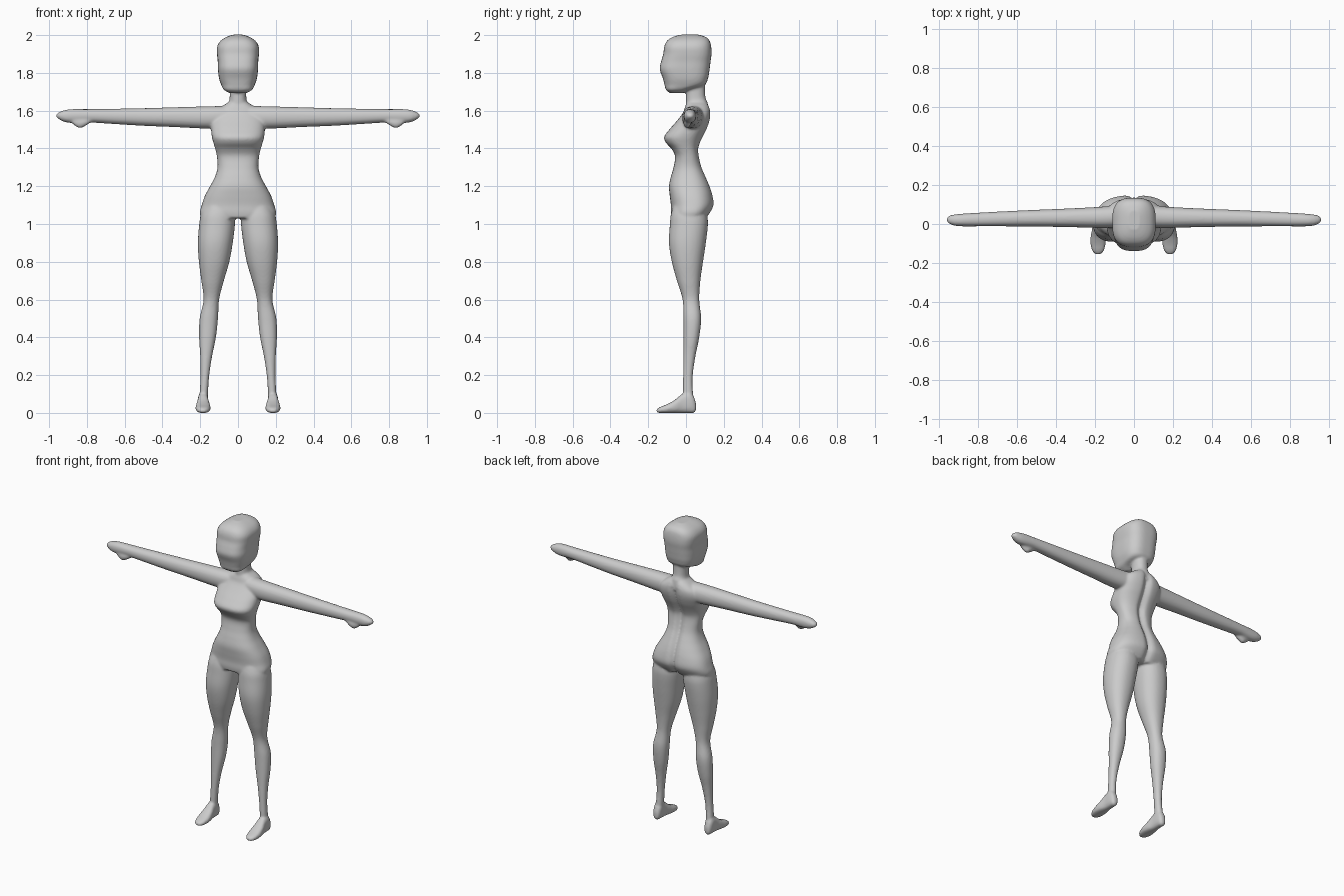
import bpy, bmesh, math

bm = bmesh.new()
SEG = 80


def smooth_rows(rows, steps=6):
    """Cubic interpolation between the key cross-sections."""
    def slope(i):
        a, b = rows[max(i - 1, 0)], rows[min(i + 1, len(rows) - 1)]
        return [(q - p) / (b[0] - a[0]) for p, q in zip(a, b)]
    out = []
    for i in range(len(rows) - 1):
        p, q, mp, mq = rows[i], rows[i + 1], slope(i), slope(i + 1)
        h = q[0] - p[0]
        for s in range(steps):
            u = s / steps
            c = (2*u**3 - 3*u**2 + 1, (u**3 - 2*u**2 + u) * h,
                 3*u**2 - 2*u**3, (u**3 - u**2) * h)
            out.append([c[0]*p[k] + c[1]*mp[k] + c[2]*q[k] + c[3]*mq[k]
                        for k in range(5)])
            out[-1][0] = p[0] + u * h
    return out + [list(rows[-1])]


def loft(rows, axis, power=2.3, side=1, groove=None):
    """Skin of superellipse rings; each row = position, a0, a1, b0, b1."""
    rings = []
    for t, a0, a1, b0, b1 in smooth_rows(rows):
        ring = []
        for i in range(SEG):
            ang = 2 * math.pi * i / SEG
            c, s = math.cos(ang), math.sin(ang)
            a = (a0 + a1) / 2 + (a1 - a0) / 2 * math.copysign(abs(c) ** (2 / power), c)
            b = (b0 + b1) / 2 + (b1 - b0) / 2 * math.copysign(abs(s) ** (2 / power), s)
            if groove and s > 0:
                b -= groove(t) * math.exp(-(a / 0.02) ** 2)
            co = {'x': (t, a, b), 'y': (a, t, b), 'z': (a, b, t)}[axis]
            ring.append(bm.verts.new((co[0] * side, co[1], co[2])))
        rings.append(ring)
    faces = [bm.faces.new(rings[0]), bm.faces.new(rings[-1])]
    for r, q in zip(rings, rings[1:]):
        for i in range(SEG):
            j = (i + 1) % SEG
            faces.append(bm.faces.new((r[i], r[j], q[j], q[i])))
    bmesh.ops.recalc_face_normals(bm, faces=faces)


def centred(rows):
    return [(z, -w, w, f, b) for z, w, f, b in rows]


# Torso with spine groove
loft(centred([
    (1.03, .195, -.075, .105), (1.06, .202, -.08, .128), (1.10, .192, -.08, .147),
    (1.15, .175, -.086, .142), (1.20, .148, -.09, .127), (1.25, .122, -.08, .106),
    (1.30, .108, -.066, .085), (1.36, .112, -.058, .07), (1.40, .121, -.078, .067),
    (1.43, .130, -.106, .076), (1.46, .138, -.116, .09), (1.50, .142, -.088, .11),
    (1.55, .142, -.045, .127), (1.59, .125, -.015, .131), (1.62, .09, -.005, .125),
    (1.645, .05, .005, .112)]), 'z', 2.5,
    groove=lambda z: .022 if z < 1.6 else .012)

# Neck
loft(centred([(1.58, .07, 0, .12), (1.64, .05, 0, .115), (1.67, .044, 0, .103),
              (1.76, .045, 0, .10)]), 'z', 2.2)

# Head
loft(centred([
    (1.693, .045, -.085, -.015), (1.71, .074, -.106, .015), (1.735, .088, -.113, .095),
    (1.77, .100, -.122, .116), (1.82, .106, -.139, .125), (1.86, .107, -.132, .13),
    (1.90, .111, -.12, .135), (1.94, .110, -.115, .133), (1.97, .092, -.10, .125),
    (1.99, .062, -.07, .105), (2.002, .03, -.03, .07)]), 'z', 2.9)

for side in (1, -1):
    # Legs
    loft([(1.12, .02, .165, -.06, .10), (1.05, .016, .196, -.08, .112),
          (1.0, .016, .205, -.085, .116), (.9, .028, .212, -.09, .105),
          (.8, .046, .207, -.075, .09), (.7, .075, .194, -.048, .076),
          (.6, .1, .182, -.018, .07), (.5, .106, .203, -.013, .08),
          (.4, .117, .206, -.013, .07), (.3, .137, .2, -.014, .05),
          (.2, .152, .198, -.015, .036), (.12, .158, .202, -.016, .036),
          (.04, .162, .208, -.015, .045)], 'z', 2.2, side)
    # Feet
    loft([(-.156, .172, .198, .002, .02), (-.14, .156, .214, 0, .03),
          (-.1, .146, .224, 0, .046), (-.06, .148, .222, 0, .068),
          (-.02, .156, .214, 0, .1), (.02, .158, .212, 0, .11),
          (.042, .163, .207, 0, .085), (.053, .172, .198, .012, .05)],
         'y', 2.6, side)
    # Arms and mitten hands
    loft([(.06, -.015, .10, 1.51, 1.625), (.15, -.02, .09, 1.505, 1.623),
          (.33, -.016, .08, 1.513, 1.618), (.5, -.013, .073, 1.52, 1.613),
          (.65, -.012, .066, 1.529, 1.61), (.8, -.012, .058, 1.538, 1.608),
          (.88, -.012, .053, 1.535, 1.608), (.92, -.009, .049, 1.541, 1.602),
          (.95, .002, .042, 1.556, 1.59), (.962, .012, .032, 1.566, 1.58)],
         'x', 2.2, side)
    # Thumbs
    loft([(.775, -.004, .016, 1.54, 1.56), (.81, -.012, .024, 1.518, 1.56),
          (.835, -.013, .024, 1.507, 1.56), (.86, -.01, .02, 1.518, 1.56),
          (.885, -.004, .016, 1.54, 1.56)], 'x', 2, side)

mesh = bpy.data.meshes.new("mannequin_body")
bm.to_mesh(mesh)
bm.free()
body = bpy.data.objects.new("mannequin_body", mesh)
bpy.context.collection.objects.link(body)
bpy.context.view_layer.objects.active = body
body.select_set(True)

# Fuse the parts into one smooth skin
remesh = body.modifiers.new("fuse", 'REMESH')
remesh.mode = 'VOXEL'
remesh.voxel_size = 0.007
soften = body.modifiers.new("soften", 'SMOOTH')
soften.factor = 0.5
soften.iterations = 5
for name in ("fuse", "soften"):
    bpy.ops.object.modifier_apply(modifier=name)
bpy.ops.object.shade_smooth()

# Single plain colour
grey = bpy.data.materials.new("light grey")
grey.diffuse_color = (0.6, 0.6, 0.6, 1)
body.data.materials.clear()
body.data.materials.append(grey)
